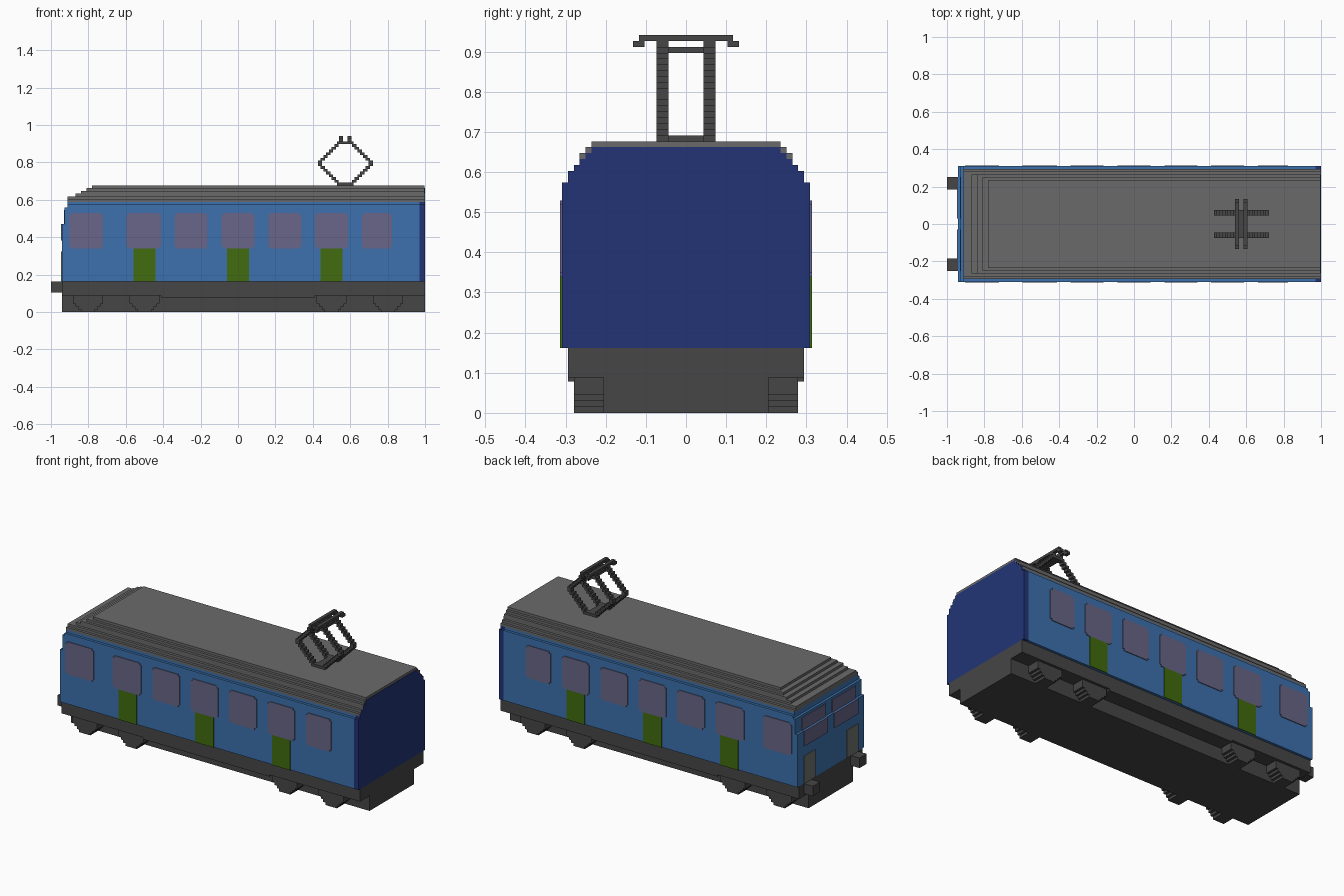
import bpy, bmesh
from mathutils import Matrix, Vector

if "Cube" in bpy.data.objects:
    bpy.data.objects.remove(bpy.data.objects["Cube"], do_unlink=True)

U = 2 / 136      # one block of the stepped grid
THIN = 0.3       # plate thickness in blocks


def material(name, rgb):
    lin = [((c / 255 + 0.055) / 1.055) ** 2.4 for c in rgb] + [1]
    m = bpy.data.materials.new(name)
    m.use_nodes = True
    m.diffuse_color = lin
    m.node_tree.nodes["Principled BSDF"].inputs["Base Color"].default_value = lin
    return m


BLUE = material("body blue", (60, 113, 174))
NAVY = material("end navy", (34, 52, 118))
ROOF = material("roof grey", (106, 106, 106))
DARK = material("chassis grey", (70, 70, 70))
GLASS = material("window mauve", (104, 102, 136))
GREEN = material("door green", (66, 108, 14))
LAMP = material("lamp grey", (112, 116, 110))


def part(name, mat, boxes):
    """One object from boxes (x0, x1, y0, y1, z0, z1), in grid blocks."""
    bm = bmesh.new()
    for x0, x1, y0, y1, z0, z1 in boxes:
        centre = Vector((x0 + x1, y0 + y1, z0 + z1)) * U / 2
        size = Vector((x1 - x0, y1 - y0, z1 - z0)) * U
        bmesh.ops.create_cube(bm, size=1, matrix=Matrix.Translation(centre) @ Matrix.Diagonal(size.to_4d()))
    me = bpy.data.meshes.new(name)
    bm.to_mesh(me)
    bm.free()
    me.materials.append(mat)
    ob = bpy.data.objects.new(name, me)
    bpy.context.collection.objects.link(ob)
    return ob


def both_sides(boxes):
    """Add the copies mirrored across the long axis."""
    return boxes + [(a, b, -d, -c, e, f) for a, b, c, d, e, f in boxes]


# Body shell, stepping back at the nose
part("body", BLUE, [
    (-64, 66, -21, 21, 11, 32),
    (-63, 66, -21, 21, 32, 38),
    (-62, 66, -21, 21, 38, 39),
    (-62, 66, -20, 20, 39, 40)])

# Stepped roof: start x, half width, bottom, top
steps = [(-62, 20, 40, 41), (-62, 19, 41, 42), (-59, 18, 42, 43),
         (-57, 18, 43, 44), (-55, 17, 44, 45), (-53, 16, 45, 46)]
part("roof", ROOF, [(x, 67.8, -w, w, z0, z1) for x, w, z0, z1 in steps])

# Navy end wall with stepped shoulders
wall = [(66, 68, -21, 21, 11, 39), (66, 68, -20, 20, 39, 40)]
wall += [(67.8, 68, -w, w, z, z + 1) for w, z in
         [(20, 40), (19, 41), (18, 42), (17, 43), (16, 44)]]
part("end_wall", NAVY, wall)

# Side windows with clipped corners
panes = []
for x0, x1 in [(-61.5, -49), (-40.5, -28), (-23, -11), (-6, 6), (11, 23), (28, 40), (45, 56)]:
    for inset, z0, z1 in [(0.7, 23, 23.7), (0, 23.7, 35.3), (0.7, 35.3, 36)]:
        panes.append((x0 + inset, x1 - inset, 21, 21 + THIN, z0, z1))
part("side_windows", GLASS, both_sides(panes))

# Doors under every second window
part("doors", GREEN, both_sides([(c - 4, c + 4, 21, 21 + THIN, 11, 23) for c in (-34, 0, 34)]))

# Nose windows follow the step in the nose
part("nose_windows", GLASS, both_sides([
    (-64 - THIN, -64, 2, 17, 26, 32),
    (-63 - THIN, -63, 2, 17, 32, 37)]))
part("nose_lamps", LAMP, both_sides([(-64 - THIN, -64, 10, 17, 11, 22)]))

# Chassis, lower box and middle skirt
part("underframe", DARK, [(-64, 68, -20, 20, 6, 11)])
part("lower_box", DARK, [(-64, 68, -14, 14, 0, 6)])
part("side_skirt", DARK, both_sides([(-28, 28, 14, 20, 5.3, 6)]))
part("buffers", DARK, both_sides([(-68, -64, 12.5, 17, 7, 11)]))

# Stepped wheels: half width, bottom, top
wheels = []
for cx in (-54.5, -34, 34, 54.5):
    for h, z0, z1 in [(2.5, 0, 1), (3.5, 1, 2), (4.5, 2, 3), (5.5, 3, 6)]:
        wheels.append((cx - h, cx + h, 14, 19, z0, z1))
part("wheels", DARK, both_sides(wheels))

# Current collector: diamond arms in single-block steps
CX = 39
arms = []
for i in range(16):
    x = 36 - i if i < 8 else 21 + i
    for x0, x1 in [(x, x + 1.6), (2 * CX - x - 1.6, 2 * CX - x)]:
        arms.append((x0, x1, 3, 5, 46 + i, 47 + i))
arms.append((36, 42, 3, 5, 46, 47))
arms.append((36, 42, 3, 5, 61, 62))
part("collector_arms", DARK, both_sides(arms))

# Cross members and contact bars with drooping ends
part("collector_cross_members", DARK, [(37.5, 40.5, -3, 3, z, z + 1) for z in (46, 61)])
part("contact_bars", DARK, [(x, x + 1.3, -8, 8, 63, 64) for x in (36.8, 39.9)])
part("contact_bar_ends", DARK, both_sides([(x, x + 1.3, 7, 9, 62, 63) for x in (36.8, 39.9)]))
part("contact_bar_posts", DARK, both_sides([(x, x + 1.3, 3, 5, 62, 63) for x in (36.8, 39.9)]))
